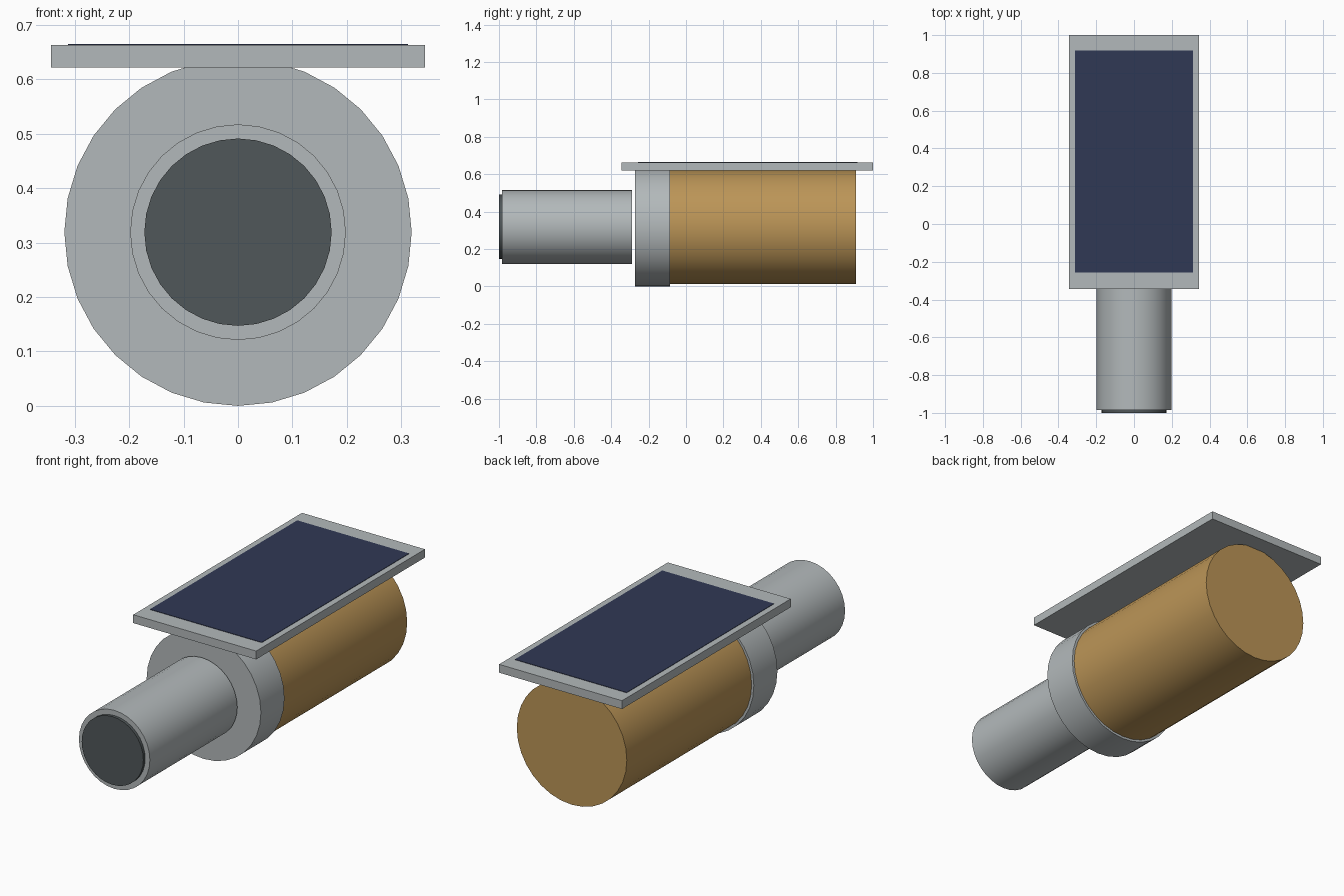
import bpy
import math

cube = bpy.data.objects.get("Cube")
if cube:
    bpy.data.objects.remove(cube, do_unlink=True)


def material(name, rgb):
    mat = bpy.data.materials.new(name)
    mat.use_nodes = True
    color = (*rgb, 1.0)
    mat.diffuse_color = color
    mat.node_tree.nodes["Principled BSDF"].inputs["Base Color"].default_value = color
    return mat


metal = material("light grey metal", (0.45, 0.485, 0.495))
foil = material("golden tan foil", (0.50, 0.30, 0.095))
glass = material("dark grey glass", (0.08, 0.095, 0.10))
cells = material("navy solar cells", (0.03, 0.04, 0.09))

AXIS_Z = 0.319


def barrel(name, radius, y0, y1, mat):
    """Closed cylinder lying along y."""
    bpy.ops.mesh.primitive_cylinder_add(
        vertices=32, radius=radius, depth=y1 - y0,
        location=(0, (y0 + y1) / 2, AXIS_Z), rotation=(math.pi / 2, 0, 0))
    obj = bpy.context.object
    obj.name = name
    obj.data.materials.append(mat)
    bpy.ops.object.shade_smooth_by_angle(angle=math.radians(30))
    return obj


def slab(name, half_x, y0, y1, z0, z1, mat):
    """Box from its extents, centred on x."""
    bpy.ops.mesh.primitive_cube_add(
        size=1, location=(0, (y0 + y1) / 2, (z0 + z1) / 2))
    obj = bpy.context.object
    obj.name = name
    obj.scale = (2 * half_x, y1 - y0, z1 - z0)
    bpy.ops.object.transform_apply(location=False, rotation=False, scale=True)
    obj.data.materials.append(mat)
    return obj


# Main body, collar and front tube with its dark end
barrel("main_body", 0.307, -0.085, 0.91, foil)
barrel("collar", 0.319, -0.273, -0.085, metal)
barrel("front_tube", 0.198, -0.985, -0.288, metal)
barrel("tube_lens", 0.172, -1.0, -0.98, glass)

# Panel resting on the barrel, with the cell sheet on top
slab("panel_frame", 0.343, -0.345, 1.0, 0.621, 0.663, metal)
slab("panel_cells", 0.312, -0.256, 0.918, 0.660, 0.665, cells)
